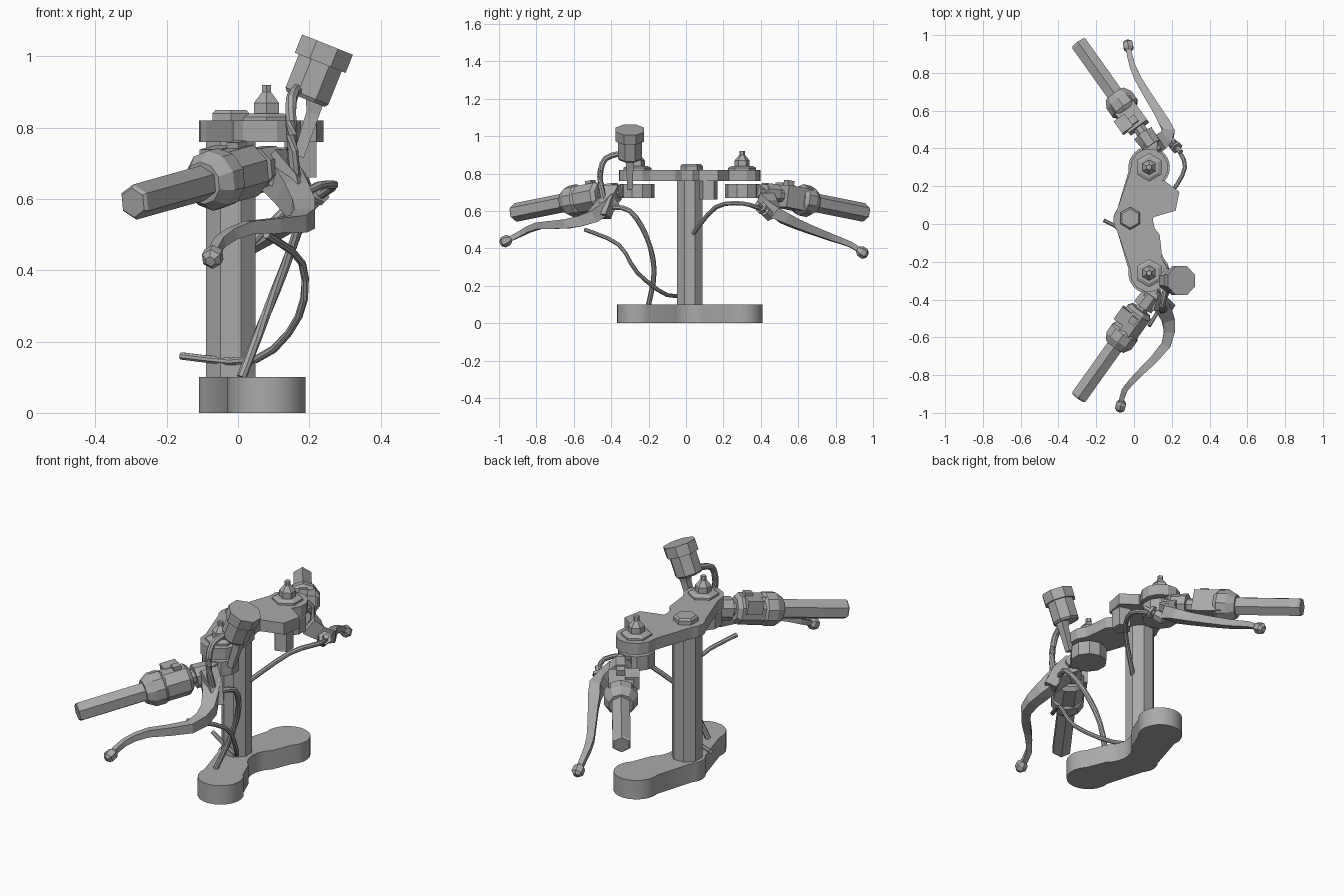
import bpy, bmesh
from math import sin, cos, pi, radians, sqrt
from mathutils import Vector
from mathutils.geometry import interpolate_bezier

if "Cube" in bpy.data.objects:
    bpy.data.objects.remove(bpy.data.objects["Cube"], do_unlink=True)

GREY = (.4, .4, .4, 1)
metal = bpy.data.materials.new("grey_metal")
metal.use_nodes = True
metal.diffuse_color = GREY
metal.node_tree.nodes["Principled BSDF"].inputs["Base Color"].default_value = GREY

UP = Vector((0, 0, 1))
MIDDLE = .02          # y of the symmetry plane
FORK_X = .08
FORK_REACH = .28      # fork distance from the symmetry plane


def finish(name, bm):
    bmesh.ops.recalc_face_normals(bm, faces=bm.faces)
    mesh = bpy.data.meshes.new(name)
    bm.to_mesh(mesh)
    bm.free()
    mesh.materials.append(metal)
    part = bpy.data.objects.new(name, mesh)
    bpy.context.collection.objects.link(part)
    return part


def loft(name, points, radii, sides, axis=None):
    """Join regular polygon rings placed along the points."""
    bm = bmesh.new()
    rings = []
    last = len(points) - 1
    for i, (point, radius) in enumerate(zip(points, radii)):
        tangent = axis or points[min(i + 1, last)] - points[max(i - 1, 0)]
        tangent = tangent.normalized()
        across = tangent.cross(UP)
        across = across.normalized() if across.length > .01 else Vector((1, 0, 0))
        upright = across.cross(tangent)
        ring = []
        for k in range(sides):
            angle = 2 * pi * (k + .5) / sides
            offset = across * cos(angle) + upright * sin(angle)
            ring.append(bm.verts.new(point + offset * radius))
        rings.append(ring)
    for lower, upper in zip(rings, rings[1:]):
        for k in range(sides):
            bm.faces.new((lower[k - 1], lower[k], upper[k], upper[k - 1]))
    bm.faces.new(rings[0])
    bm.faces.new(rings[-1])
    return finish(name, bm)


def turned(name, start, axis, stations, sides=6):
    """Turned part with (distance, radius) stations along its axis."""
    direction = Vector(axis).normalized()
    points = [Vector(start) + direction * distance for distance, radius in stations]
    return loft(name, points, [radius for distance, radius in stations], sides, direction)


def smooth_path(points, steps=3):
    points = [Vector(p) for p in points]
    padded = [points[0]] + points + [points[-1]]
    path = [points[0]]
    for a, b, c, d in zip(padded, padded[1:], padded[2:], padded[3:]):
        path += interpolate_bezier(b, b + (c - a) / 6, c - (d - b) / 6, c, steps + 1)[1:]
    return path


def hose(name, points, radius):
    path = smooth_path(points)
    return loft(name, path, [radius] * len(path), 8)


def tapered_bar(name, path, thick, thin):
    """Square bar, half extents shrinking quickly from thick to thin."""
    last = len(path) - 1
    halves = [thin + (thick - thin) * (1 - i / last) ** 2 for i in range(len(path))]
    return loft(name, path, [half * sqrt(2) for half in halves], 4)


def block(name, start, end, half):
    return tapered_bar(name, [Vector(start), Vector(end)], half, half)


def prism(name, outline, bottom, top):
    bm = bmesh.new()
    face = bm.faces.new([bm.verts.new((x, y, bottom)) for x, y in outline])
    extruded = bmesh.ops.extrude_face_region(bm, geom=[face])["geom"]
    verts = [item for item in extruded if isinstance(item, bmesh.types.BMVert)]
    bmesh.ops.translate(bm, vec=UP * (top - bottom), verts=verts)
    return finish(name, bm)


def arc(x, y, radius, first, final, steps):
    angles = [radians(first + (final - first) * i / steps) for i in range(steps + 1)]
    return [(x + radius * cos(a), y + radius * sin(a)) for a in angles]


def bow_outline(lobe, waist, steps):
    """Two round lobes joined by a waist that bulges toward -x."""
    return (arc(FORK_X, MIDDLE - FORK_REACH, lobe, 170, 405, steps * 2)
            + arc(.2, MIDDLE, waist, 230, 130, steps)
            + arc(FORK_X, MIDDLE + FORK_REACH, lobe, -45, 190, steps * 2)
            + arc(-.02, MIDDLE, .09, 140, 220, steps))


def flip(point, side):
    point = Vector(point)
    if side > 0:
        point.y = 2 * MIDDLE - point.y
    return point


# Base plate, stem and top clamp
base = prism("base_plate", bow_outline(.11, .13, 7), 0, .1)
bpy.ops.object.select_all(action="DESELECT")
base.select_set(True)
bpy.context.view_layer.objects.active = base
bpy.ops.object.shade_smooth_by_angle(angle=radians(40))
turned("steering_stem", (-.02, MIDDLE, .1), UP, [(0, .075), (.66, .075)], 8)
turned("stem_nut", (-.02, .03, .81), UP, [(0, .06), (.03, .06), (.04, .05)])
prism("top_clamp", bow_outline(.1, .1, 4), .76, .82)
prism("lock_lug", [(.08, .03), (.22, .07), (.24, .17), (.16, .23), (.08, .23)], .76, .82)
turned("lock_barrel", (.18, .12, .66), UP, [(0, .05), (.16, .05)], 5)

# Handlebar line of the brake side, mirrored for the clutch side
BAR_END = Vector((-.295, -.92, .59))
BAR_AXIS = Vector((.57, .8, .16)).normalized()
BAR_FRONT = Vector((-.82, .57, 0))


def on_bar(distance, side, out=0, rise=0):
    return flip(BAR_END + BAR_AXIS * distance + BAR_FRONT * out + UP * rise, side)


for side, tag in ((-1, "brake_"), (1, "clutch_")):
    end = on_bar(0, side)
    axis = on_bar(1, side) - end
    fork = flip((FORK_X, MIDDLE - FORK_REACH, .67), side)

    # Fork cap with flange, neck and small tip
    cap = Vector((fork.x, fork.y, .81))
    turned(tag + "fork_flange", cap, UP, [(0, .075), (.02, .075), (.03, .055)])
    turned(tag + "fork_cap", cap, UP, [(0, .04), (.06, .04), (.09, .015), (.11, .015)])

    # Bar clamp, tube and grip
    turned(tag + "bar_clamp", fork, UP, [(0, .092), (.075, .092)], 10)
    lug = fork + UP * .035
    block(tag + "clamp_lug", lug, lug + Vector((.01, .14 * side, 0)), .035)
    turned(tag + "bar_tube", end, axis, [(.4, .035), (.72, .035)], 8)
    turned(tag + "grip", end, axis, [(0, .042), (.01, .05), (.42, .05)])

    # Control pod and its switches
    turned(tag + "flange", end, axis, [(.34, .06), (.38, .085), (.43, .085), (.45, .07)], 10)
    block(tag + "thumb_switch", on_bar(.46, side, .055, .04), on_bar(.54, side, .055, .04), .035)
    block(tag + "small_switch", on_bar(.49, side, 0, .07), on_bar(.53, side, 0, .07), .02)
    turned(tag + "mount", end, axis, [(.6, .06), (.68, .055)], 8)

turned("brake_pod", BAR_END, BAR_AXIS, [(.43, .078), (.56, .078), (.58, .06)], 8)
block("clutch_pod", on_bar(.4, 1), on_bar(.56, 1), .06)

# Levers with ball ends
levers = {
    "brake_lever": [(.12, -.4, .66), (.18, -.5, .57), (.17, -.64, .53),
                    (.03, -.79, .52), (-.05, -.88, .48), (-.07, -.96, .44)],
    "clutch_lever": [(.12, .42, .66), (.18, .48, .59), (.13, .59, .53),
                     (.02, .77, .46), (-.02, .88, .42), (-.03, .94, .38)],
}
for name, points in levers.items():
    path = smooth_path(points, 2)
    tapered_bar(name, path, .045, .013)
    turned(name + "_ball", path[-1], path[-1] - path[-3],
           [(-.03, .014), (-.01, .03), (.02, .03), (.035, .015)])

# Brake master cylinder and clutch cable adjuster
tapered_bar("master_cylinder", smooth_path([(.09, -.4, .7), (.15, -.42, .65), (.18, -.44, .57)], 1), .05, .03)
turned("cable_adjuster", (.18, .45, .57), (1, -1, 1), [(0, .03), (.05, .03), (.06, .015), (.12, .015)])
turned("adjuster_lock_ring", (.22, .41, .61), (1, -1, 1), [(0, .034), (.015, .034)])

# Fluid reservoir, tilted toward +x
TILT = (.37, 0, .93)
reservoir = Vector((.19, -.3, .88))
turned("fluid_reservoir", reservoir, TILT, [(0, .062), (.01, .07), (.12, .07)], 8)
turned("reservoir_cap", reservoir + Vector(TILT) * .11, TILT, [(0, .083), (.055, .083)], 8)
tapered_bar("reservoir_bracket", smooth_path([(.22, -.3, .9), (.21, -.3, .84), (.17, -.3, .72)], 1), .03, .015)

# Hoses and cables
hose("reservoir_hose", [(.17, -.33, .91), (.15, -.43, .88), (.15, -.46, .78), (.16, -.44, .66)], .016)
hose("brake_hose", [(.15, -.41, .62), (.19, -.3, .6), (.15, -.21, .46), (.08, -.17, .28), (.01, -.2, .1)], .014)
hose("throttle_cable", [(.08, -.54, .5), (.18, -.36, .42), (.17, -.26, .27),
                        (.05, -.1, .15), (-.16, .02, .16)], .011)
hose("clutch_cable", [(.23, .4, .61), (.27, .3, .64), (.19, .16, .62), (.04, .04, .48)], .012)
